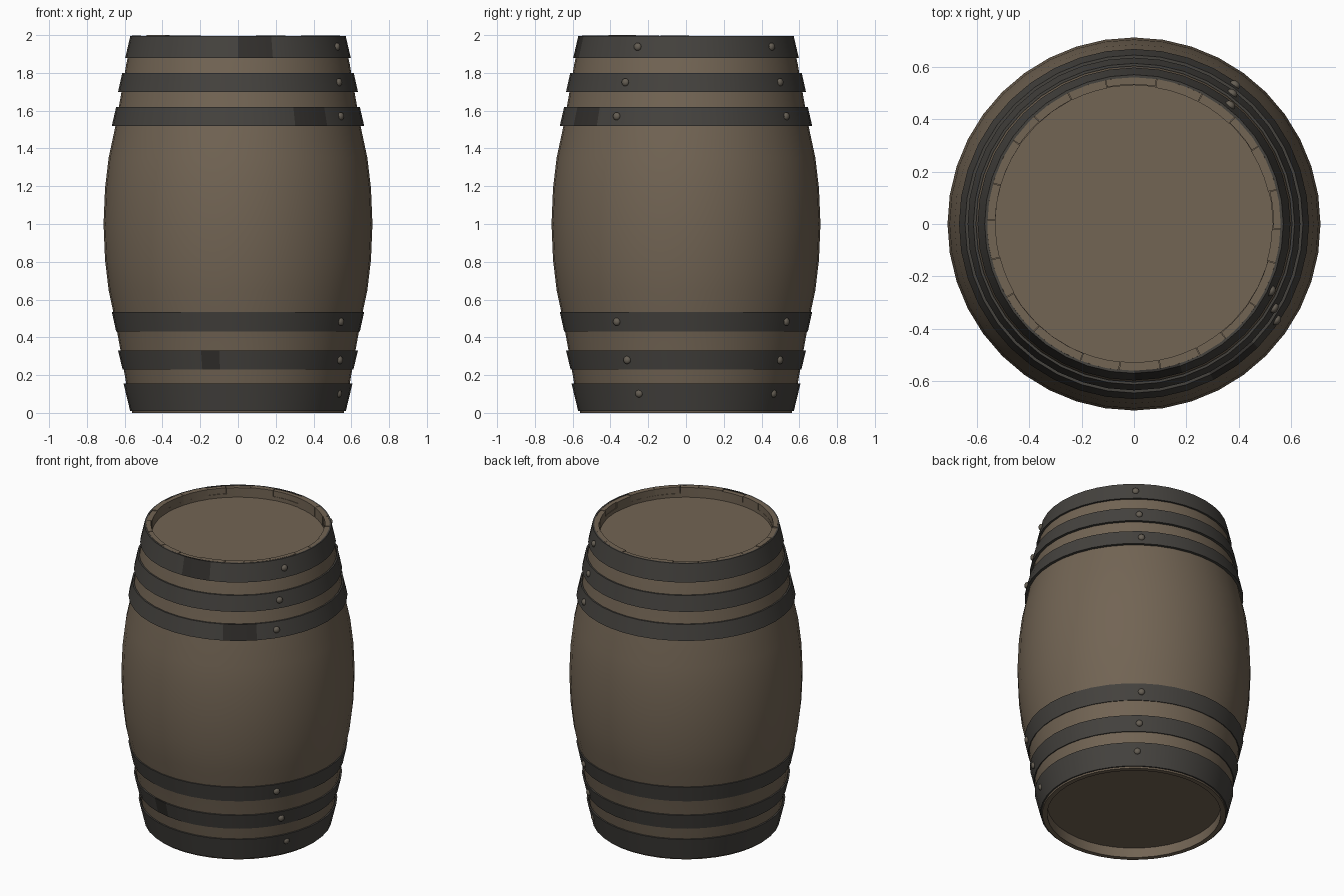
import bpy, bmesh, math, random
from mathutils import Vector

if "Cube" in bpy.data.objects:
    bpy.data.objects.remove(bpy.data.objects["Cube"])

random.seed(4)
SIDES = 40


def material(name, rgb):
    m = bpy.data.materials.new(name)
    m.diffuse_color = (*rgb, 1)
    m.use_nodes = True
    m.node_tree.nodes["Principled BSDF"].inputs["Base Color"].default_value = m.diffuse_color
    return m


wood = material("aged_wood", (0.168, 0.128, 0.088))
iron = material("dark_iron", (0.058, 0.054, 0.048))
stain = material("blackened_iron", (0.032, 0.029, 0.026))
rivet_metal = material("worn_rivet", (0.13, 0.112, 0.088))


def finish(bm, name, mats, angle=35):
    bmesh.ops.recalc_face_normals(bm, faces=bm.faces)
    me = bpy.data.meshes.new(name)
    bm.to_mesh(me)
    bm.free()
    for m in mats:
        me.materials.append(m)
    ob = bpy.data.objects.new(name, me)
    bpy.context.collection.objects.link(ob)
    bpy.ops.object.select_all(action='DESELECT')
    ob.select_set(True)
    bpy.context.view_layer.objects.active = ob
    bpy.ops.object.shade_smooth_by_angle(angle=math.radians(angle))
    return ob


def ring(bm, profile, a0=0.0, a1=2 * math.pi, steps=SIDES):
    """Sweep a closed (radius, z) loop around z; partial sweeps get end caps."""
    full = a1 - a0 > 6.28
    rows = []
    for i in range(steps if full else steps + 1):
        a = a0 + (a1 - a0) * i / steps
        rows.append([bm.verts.new((r * math.cos(a), r * math.sin(a), z)) for r, z in profile])
    n = len(profile)
    for i in range(steps):
        p, q = rows[i], rows[(i + 1) % len(rows)]
        for j in range(n):
            k = (j + 1) % n
            bm.faces.new((p[j], q[j], q[k], p[k]))
    if not full:
        bm.faces.new(rows[0])
        bm.faces.new(rows[-1])


# Bulging stave body, open at both ends
half = [(.56, 0), (.591, .15), (.622, .33), (.653, .5), (.685, .65), (.704, .81)]
outer = half + [(.712, 1)] + [(r, 2 - z) for r, z in reversed(half)]
outer[-1] = (.567, 1.955)
bm = bmesh.new()
ring(bm, outer + [(.53, 1.955), (.53, 0)])
finish(bm, "barrel_body", [wood])

# Individual stave ends around the top rim, uneven in width and height
bm = bmesh.new()
STAVES = 22
cuts = [2 * math.pi * (i + random.uniform(-.22, .22)) / STAVES for i in range(STAVES)]
cuts.append(cuts[0] + 2 * math.pi)
for a, b in zip(cuts, cuts[1:]):
    top = 2 - random.uniform(0, .008)
    r_in = .53 + random.uniform(-.004, .004)
    ring(bm, [(r_in, 1.92), (.566, 1.92), (.56, top), (r_in, top)], a + .002, b - .002, 3)
finish(bm, "stave_ends", [wood], 25)

# Recessed top and bottom heads
for name, z in (("top_head", 1.92), ("bottom_head", .075)):
    bm = bmesh.new()
    bmesh.ops.create_cone(bm, cap_ends=True, segments=SIDES, radius1=.54, radius2=.54, depth=.02)
    bmesh.ops.translate(bm, verts=bm.verts, vec=(0, 0, z))
    finish(bm, name, [wood])

# Iron hoops: z low, radius low, z high, radius high, blackened angle range (degrees)
HOOPS = [
    ("bottom_hoop", .01, .571, .155, .606, None),
    ("lower_middle_hoop", .23, .611, .33, .635, (250, 262)),
    ("lower_belly_hoop", .43, .645, .535, .668, None),
    ("upper_belly_hoop", 1.52, .668, 1.62, .645, (300, 318)),
    ("upper_middle_hoop", 1.70, .635, 1.80, .613, None),
    ("top_hoop", 1.88, .597, 1.996, .570, (272, 290)),
]
for name, z0, r0, z1, r1, dark in HOOPS:
    bm = bmesh.new()
    ring(bm, [(r0 - .03, z0), (r0, z0), (r1, z1), (r1 - .01, z1)])
    for f in bm.faces:
        c = f.calc_center_median()
        deg = math.degrees(math.atan2(c.y, c.x)) % 360
        f.material_index = int(bool(dark and dark[0] < deg < dark[1]))
    finish(bm, name, [iron, stain])

# Two domed rivets per hoop
FRONT_RIGHT = (-25, -30, -34, -34, -31, -26)
BACK_RIGHT = (52, 53, 54, 54, 53, 51)
for i, (name, z0, r0, z1, r1, _) in enumerate(HOOPS):
    z, r = (z0 + z1) / 2 + .02 * (i == 0), (r0 + r1) / 2
    bm = bmesh.new()
    for deg in (FRONT_RIGHT[i], BACK_RIGHT[i]):
        a = math.radians(deg)
        d = Vector((math.cos(a), math.sin(a), 0))
        made = bmesh.ops.create_uvsphere(bm, u_segments=12, v_segments=8, radius=.021)
        for v in made["verts"]:
            v.co -= d * v.co.dot(d) * .25
        bmesh.ops.translate(bm, verts=made["verts"], vec=d * r + Vector((0, 0, z)))
    finish(bm, name + "_rivets", [rivet_metal])
